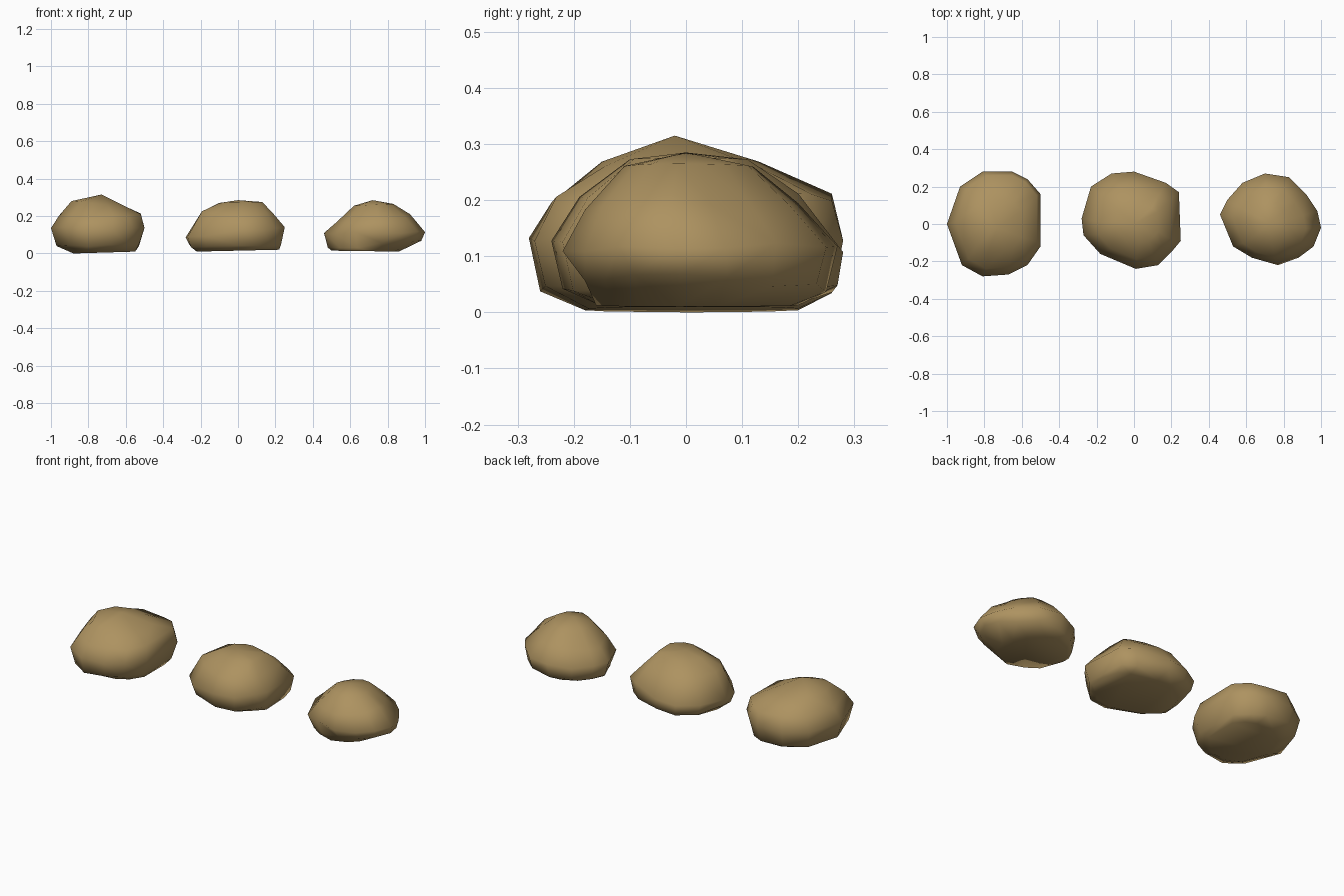
import bpy
import bmesh
import random

random.seed(4)

default_cube = bpy.data.objects.get("Cube")
if default_cube:
    bpy.data.objects.remove(default_cube, do_unlink=True)

# One earthy stone colour
stone = bpy.data.materials.new("sandy_brown_stone")
stone.use_nodes = True
stone_colour = (0.42, 0.29, 0.118, 1)
stone.diffuse_color = stone_colour
shader = stone.node_tree.nodes["Principled BSDF"]
shader.inputs["Base Color"].default_value = stone_colour
shader.inputs["Roughness"].default_value = 0.9


def make_rock(name, outline, levels, peak):
    """Loft the plan outline through levels (left z, right z, x min, x max, y min, y max)."""
    xs, ys = zip(*outline)
    low_x, low_y = min(xs), min(ys)
    span_x, span_y = max(xs) - low_x, max(ys) - low_y
    count = len(outline)
    bm = bmesh.new()

    # Stack of rings, each fitted to its own extents and tilted across x
    rings = []
    for index, (z_left, z_right, x_min, x_max, y_min, y_max) in enumerate(levels):
        ring = []
        for x, y in outline:
            u, v = (x - low_x) / span_x, (y - low_y) / span_y
            z = z_left + (z_right - z_left) * u
            if 0 < index < len(levels) - 1:
                z += random.uniform(-0.01, 0.01)
            ring.append(bm.verts.new((x_min + (x_max - x_min) * u,
                                      y_min + (y_max - y_min) * v, z)))
        rings.append(ring)

    # Sides, underside and crown
    for lower, upper in zip(rings, rings[1:]):
        for i in range(count):
            j = (i + 1) % count
            bm.faces.new((lower[i], lower[j], upper[j], upper[i]))
    bm.faces.new(rings[0])
    tip = bm.verts.new(peak)
    for i in range(count):
        bm.faces.new((rings[-1][i], rings[-1][(i + 1) % count], tip))

    bmesh.ops.triangulate(bm, faces=bm.faces[:])
    bmesh.ops.recalc_face_normals(bm, faces=bm.faces[:])
    for face in bm.faces:
        face.smooth = True
    mesh = bpy.data.meshes.new(name)
    bm.to_mesh(mesh)
    bm.free()
    mesh.materials.append(stone)
    rock = bpy.data.objects.new(name, mesh)
    bpy.context.collection.objects.link(rock)
    return rock


# Largest rock, long from front to back
make_rock(
    "right_rock",
    [(-1, 0), (-.93, .2), (-.81, .28), (-.65, .28), (-.57, .24), (-.5, .16),
     (-.5, -.12), (-.57, -.22), (-.67, -.27), (-.81, -.28), (-.92, -.22)],
    [(0, .01, -.88, -.55, -.18, .2),
     (.045, .04, -.97, -.53, -.26, .26),
     (.14, .13, -1, -.5, -.28, .28),
     (.2, .21, -.955, -.52, -.24, .26),
     (.28, .25, -.89, -.6, -.15, .13)],
    (-.73, -.02, .315))

# Rounded rock in the middle
make_rock(
    "middle_rock",
    [(-.28, .03), (-.23, .2), (-.12, .27), (0, .28), (.17, .22), (.24, .17),
     (.25, -.09), (.2, -.15), (.13, -.22), (.01, -.24), (-.18, -.16), (-.27, -.06)],
    [(.01, .02, -.22, .22, -.16, .2),
     (.04, .04, -.26, .23, -.22, .27),
     (.09, .14, -.28, .25, -.24, .28),
     (.22, .21, -.2, .19, -.19, .2),
     (.27, .275, -.1, .13, -.1, .11)],
    (0, 0, .285))

# Smallest rock, slightly pointed at its sides
make_rock(
    "left_rock",
    [(.46, .05), (.5, .13), (.58, .22), (.7, .27), (.83, .25), (.92, .16), (.98, .07),
     (1, -.02), (.96, -.12), (.88, -.18), (.77, -.22), (.63, -.18), (.53, -.12)],
    [(.015, .01, .5, .86, -.16, .2),
     (.03, .06, .48, .98, -.18, .25),
     (.1, .12, .46, 1, -.22, .27),
     (.18, .2, .53, .92, -.18, .2),
     (.255, .265, .62, .83, -.11, .12)],
    (.72, 0, .285))
